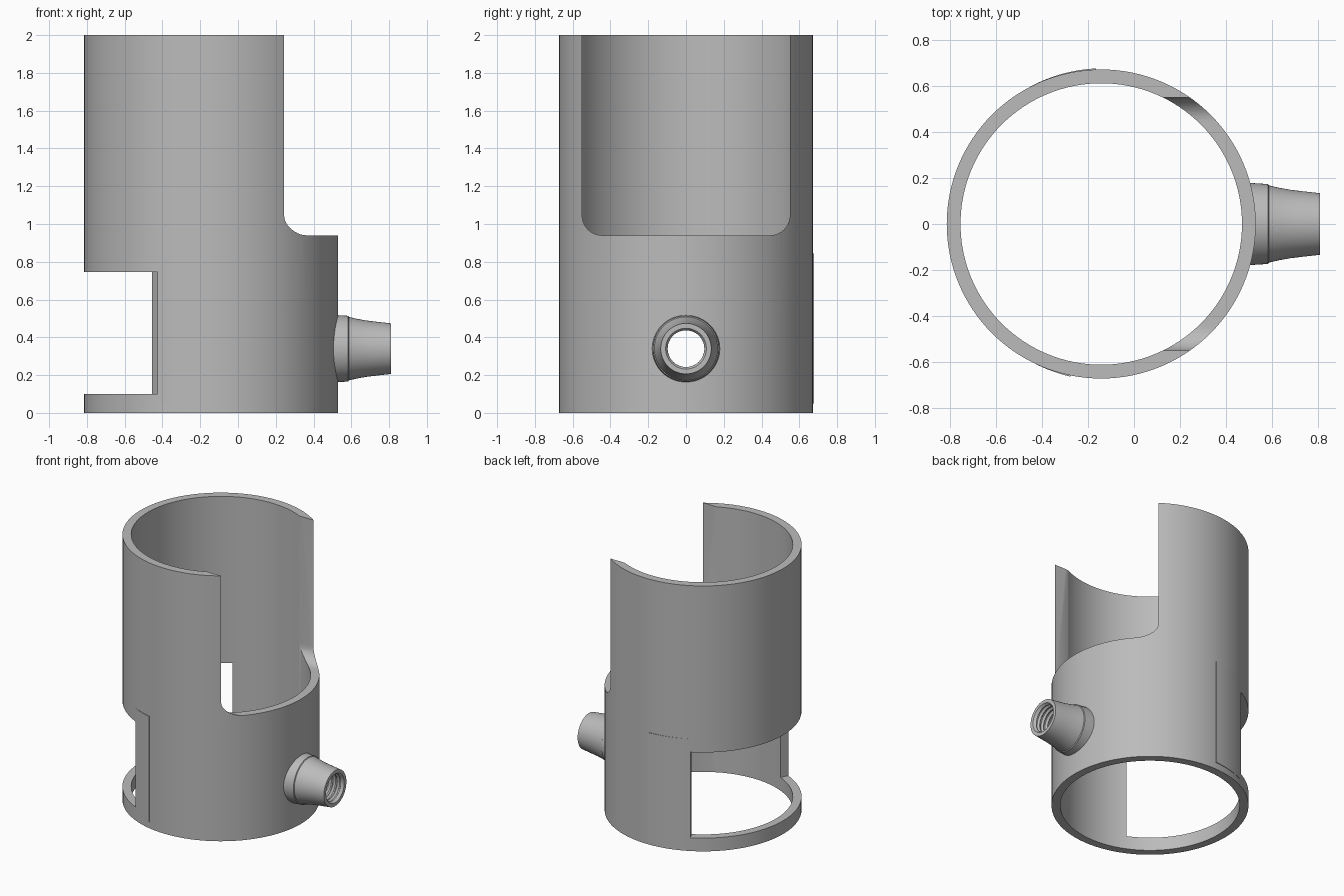
import bpy, bmesh, math

if "Cube" in bpy.data.objects:
    bpy.data.objects.remove(bpy.data.objects["Cube"])

CX, R_OUT, R_IN = -0.1425, 0.6725, 0.6125
PORT_Z, BORE = 0.34, 0.097

grey = bpy.data.materials.new("plain grey")
grey.diffuse_color = (0.5, 0.5, 0.5, 1)
grey.use_nodes = True
grey.node_tree.nodes["Principled BSDF"].inputs["Base Color"].default_value = grey.diffuse_color


def make(name, verts, faces):
    me = bpy.data.meshes.new(name)
    me.from_pydata(verts, [], faces)
    bm = bmesh.new()
    bm.from_mesh(me)
    bmesh.ops.recalc_face_normals(bm, faces=bm.faces)
    bm.to_mesh(me)
    bm.free()
    me.materials.append(grey)
    ob = bpy.data.objects.new(name, me)
    bpy.context.collection.objects.link(ob)
    return ob


def lathe(name, profile, n, place):
    """Revolve a closed (radius, along) profile; place maps to x, y, z."""
    m = len(profile)
    verts = [place(r, h, 2 * math.pi * i / n) for i in range(n) for r, h in profile]
    faces = [(i * m + j, i * m + (j + 1) % m,
              (i + 1) % n * m + (j + 1) % m, (i + 1) % n * m + j)
             for i in range(n) for j in range(m)]
    return make(name, verts, faces)


def prism(name, bottom, top):
    n = len(bottom)
    faces = [tuple(range(n))[::-1], tuple(range(n, 2 * n))]
    faces += [(i, (i + 1) % n, n + (i + 1) % n, n + i) for i in range(n)]
    return make(name, bottom + top, faces)


def cut(target, cutter):
    cutter.hide_render = True
    mod = target.modifiers.new(cutter.name, 'BOOLEAN')
    mod.operation, mod.solver, mod.object = 'DIFFERENCE', 'EXACT', cutter
    bpy.context.view_layer.objects.active = target
    bpy.ops.object.modifier_apply(modifier=mod.name)
    bpy.data.objects.remove(cutter)


def smooth(ob):
    bpy.ops.object.select_all(action='DESELECT')
    ob.select_set(True)
    bpy.context.view_layer.objects.active = ob
    bpy.ops.object.shade_smooth_by_angle(angle=math.radians(30))


def around(r, deg, z):
    a = math.radians(deg)
    return (CX + r * math.cos(a), r * math.sin(a), z)


# Main tube
tube = lathe("tube_body", [(R_IN, 0), (R_OUT, 0), (R_OUT, 2), (R_IN, 2)], 128,
             lambda r, h, a: (CX + r * math.cos(a), r * math.sin(a), h))

# Tall opening on the right with rounded lower corners
hw, low, rad = 0.55, 0.94, 0.105
outline = [(hw, 2.2), (-hw, 2.2)]
for cy, start in ((-hw + rad, 180), (hw - rad, 270)):
    for i in range(11):
        a = math.radians(start + 9 * i)
        outline.append((cy + rad * math.cos(a), low + rad + rad * math.sin(a)))
cut(tube, prism("opening_cutter", [(0, y, z) for y, z in outline],
                [(1, y, z) for y, z in outline]))

# Window on the left with radial sides
A_BACK, A_FRONT = 117.7, 245.1
wedge = [(CX, 0)] + [around(1.2, A_BACK + (A_FRONT - A_BACK) * i / 6, 0)[:2] for i in range(7)]
cut(tube, prism("window_cutter", [(x, y, 0.1) for x, y in wedge],
                [(x, y, 0.745) for x, y in wedge]))

# Bore through the wall behind the port
ring = [(BORE * math.cos(i * math.pi / 24), PORT_Z + BORE * math.sin(i * math.pi / 24))
        for i in range(48)]
cut(tube, prism("bore_cutter", [(0.2, y, z) for y, z in ring],
                [(0.7, y, z) for y, z in ring]))
smooth(tube)

# Port with collar, tapered neck and ridged bore
profile = [(BORE, 0.485), (0.181, 0.485), (0.177, 0.53), (0.174, 0.583), (0.168, 0.587),
           (0.158, 0.63), (0.149, 0.68), (0.143, 0.73), (0.134, 0.81), (0.108, 0.81)]
pitch = 0.034
for i in range(9):
    x = 0.80 - i * pitch
    profile += [(BORE, x - 0.006), (BORE, x - 0.012), (0.109, x - 0.02), (0.109, x - 0.028)]
port = lathe("threaded_port", profile, 64,
             lambda r, h, a: (h, r * math.cos(a), PORT_Z + r * math.sin(a)))
smooth(port)

# Thin raised plates beside the window, fading out toward it
for name, edge, end in (("front_plate", A_FRONT, 258.6), ("back_plate", A_BACK, 92)):
    steps = [i / 8 for i in range(9)]
    inner = [(R_OUT - 0.004, edge + (end - edge) * t) for t in steps]
    outer = [(R_OUT + 0.0005 + 0.0045 * t, edge + (end - edge) * t) for t in steps[::-1]]
    loop = inner + outer
    smooth(prism(name, [around(r, d, 0.05) for r, d in loop],
                 [around(r, d, 0.845) for r, d in loop]))
